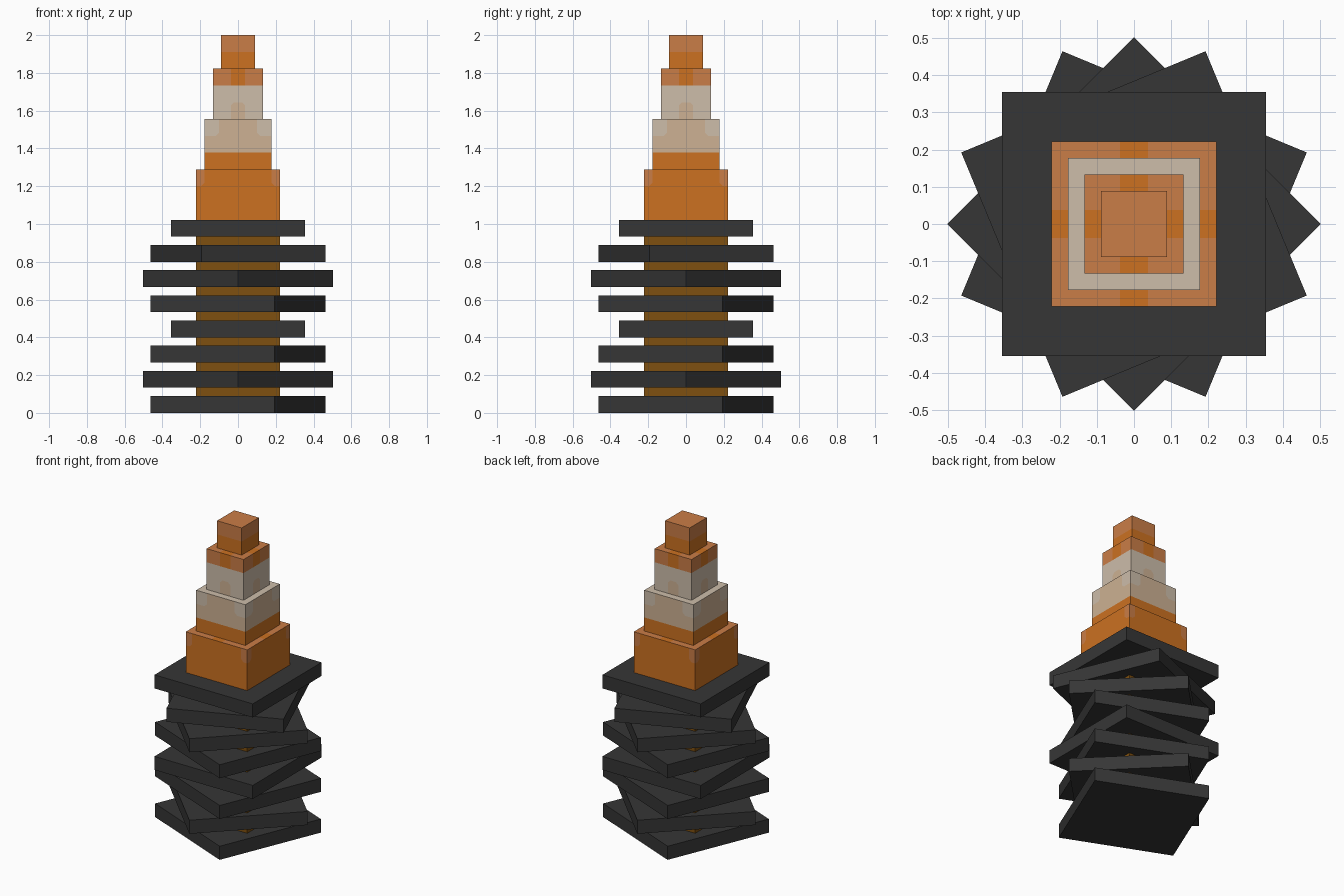
import bpy, bmesh
from math import radians
from mathutils import Matrix, Vector

if "Cube" in bpy.data.objects:
    bpy.data.objects.remove(bpy.data.objects["Cube"], do_unlink=True)

U = 2 / 45  # building unit


def material(name, hex_colour):
    def linear(v):
        return v / 12.92 if v <= 0.04045 else ((v + 0.055) / 1.055) ** 2.4
    rgb = [linear(int(hex_colour[i:i + 2], 16) / 255) for i in (0, 2, 4)]
    mat = bpy.data.materials.new(name)
    mat.use_nodes = True
    mat.diffuse_color = (*rgb, 1)
    bsdf = mat.node_tree.nodes["Principled BSDF"]
    bsdf.inputs["Base Color"].default_value = (*rgb, 1)
    bsdf.inputs["Roughness"].default_value = 0.8
    return mat


slate = material("dark slate", "363636")
brown = material("brown", "7F5010")
orange = material("orange", "CC7121")
pale_orange = material("pale orange", "CA7D47")
cream = material("cream", "CDBDAA")
peach = material("peach", "CDB193")
PAINT = [orange, pale_orange, cream, peach]
ORANGE, PALE, CREAM, PEACH = range(4)


def block(name, half, bottom, top, mats, turn=0, z_cuts=(), u_cuts=(), corners=(), rule=None):
    """Square block; cuts split the faces so that rule(u, z, on_top) can colour them."""
    bm = bmesh.new()
    size = Matrix.Diagonal((2 * half, 2 * half, top - bottom, 1))
    place = Matrix.Translation((0, 0, (top + bottom) / 2)) @ Matrix.Rotation(radians(turn), 4, "Z")
    bmesh.ops.create_cube(bm, size=1, matrix=place @ size)
    planes = [((0, 0, z), (0, 0, 1)) for z in z_cuts]
    for s in (-1, 1):
        for u in u_cuts:
            planes += [((s * u, 0, 0), (1, 0, 0)), ((0, s * u, 0), (0, 1, 0))]
        for u, z in corners:  # clipped patch corners
            planes += [((s * u, 0, z), (s, 0, 1)), ((0, s * u, z), (0, s, 1))]
    for co, no in planes:
        bmesh.ops.bisect_plane(bm, geom=bm.verts[:] + bm.edges[:] + bm.faces[:],
                               plane_co=Vector(co), plane_no=Vector(no), dist=1e-5)
    bm.normal_update()
    if rule:
        for f in bm.faces:
            c, n = f.calc_center_median(), f.normal
            x, y = abs(c.x), abs(c.y)
            on_top = abs(n.z) > 0.5
            u = min(x, y) if on_top else (x if abs(n.y) > 0.5 else y)
            f.material_index = rule(u, c.z, on_top)
    mesh = bpy.data.meshes.new(name)
    bm.to_mesh(mesh)
    bm.free()
    for m in mats:
        mesh.materials.append(m)
    obj = bpy.data.objects.new(name, mesh)
    bpy.context.collection.objects.link(obj)
    return obj


# Twisted stack of slabs around a core
for i, turn in enumerate((67.5, 45, 67.5, 0, 67.5, 45, 22.5, 0)):
    block(f"slab_{i + 1}", 8 * U, 3 * i * U, (3 * i + 2) * U, [slate], turn)
block("core", 5 * U, U, 22 * U, [brown])

PATCH = 0.85 * U  # half width of the painted centre squares
CLIP = 0.4 * U


# Lowest tier: orange, pale rim and upper corner patches
def lower_rule(u, z, on_top):
    if on_top:
        return ORANGE if u < PATCH else PALE
    return PALE if u > 4 * U and z > 27 * U and u + z > 31 * U + CLIP else ORANGE


block("lower_tier", 5 * U, 23 * U, 29 * U, PAINT, z_cuts=[27 * U],
      u_cuts=[PATCH, 4 * U], corners=[(4 * U + CLIP, 27 * U)], rule=lower_rule)


# Second tier: orange foot, peach band, cream upper corners
def middle_rule(u, z, on_top):
    if on_top:
        return CREAM
    if z < 31 * U:
        return ORANGE
    inside = u > 2.25 * U and z > 33 * U and u + z > 35.25 * U + CLIP
    return CREAM if inside else PEACH


block("middle_tier", 4 * U, 29 * U, 35 * U, PAINT, z_cuts=[31 * U, 33 * U],
      u_cuts=[2.25 * U], corners=[(2.25 * U + CLIP, 33 * U)], rule=middle_rule)


# Third tier: cream with a peach patch, pale orange band with orange squares
def upper_rule(u, z, on_top):
    if on_top or z > 39 * U:
        return ORANGE if u < PATCH else PALE
    inside = u < PATCH and z < 37 * U and u + z < PATCH + 37 * U - CLIP
    return PEACH if inside else CREAM


block("upper_tier", 3 * U, 35 * U, 41 * U, PAINT, z_cuts=[37 * U, 39 * U],
      u_cuts=[PATCH], corners=[(PATCH - CLIP, 37 * U)], rule=upper_rule)

# Tip: pale upper half over an orange lower half
block("tip", 2 * U, 41 * U, 45 * U, PAINT, z_cuts=[43 * U],
      rule=lambda u, z, on_top: PALE if z > 43 * U else ORANGE)
